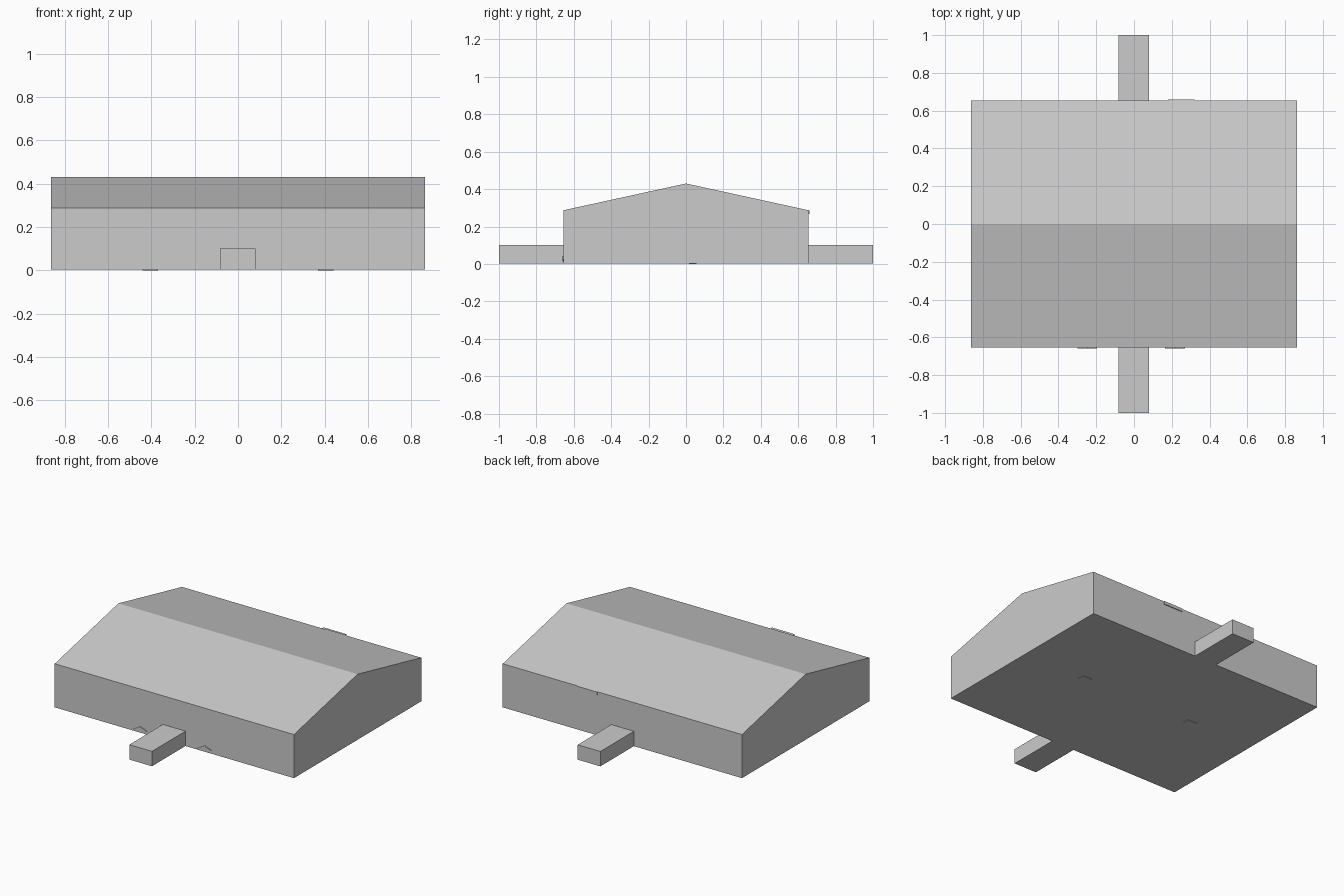
import bpy
import bmesh

default_cube = bpy.data.objects.get("Cube")
if default_cube:
    bpy.data.objects.remove(default_cube)

# Single flat wall colour
COLOUR = (0.6, 0.6, 0.6, 1)
grey = bpy.data.materials.new("light_grey")
grey.use_nodes = True
grey.diffuse_color = COLOUR
grey.node_tree.nodes["Principled BSDF"].inputs["Base Color"].default_value = COLOUR


def extrude_profile(name, points, offset):
    """Close a polygon into a solid by extruding it along an offset."""
    bm = bmesh.new()
    face = bm.faces.new([bm.verts.new(p) for p in points])
    result = bmesh.ops.extrude_face_region(bm, geom=[face])
    moved = [g for g in result["geom"] if isinstance(g, bmesh.types.BMVert)]
    bmesh.ops.translate(bm, verts=moved, vec=offset)
    if len(bm.faces) == len(points) + 1:
        bm.faces.new([v for v in face.verts])
    bmesh.ops.recalc_face_normals(bm, faces=bm.faces)
    mesh = bpy.data.meshes.new(name)
    bm.to_mesh(mesh)
    bm.free()
    mesh.materials.append(grey)
    obj = bpy.data.objects.new(name, mesh)
    bpy.context.collection.objects.link(obj)
    return obj


def box(name, x0, x1, y0, y1, z0, z1):
    base = [(x0, y0, z0), (x1, y0, z0), (x1, y1, z0), (x0, y1, z0)]
    return extrude_profile(name, base, (0, 0, z1 - z0))


# Gabled hall, ridge along x
HALF_X, HALF_Y, EAVE, RIDGE = 0.862, 0.655, 0.287, 0.43
BASE = 0.003
gable = [(-HALF_Y, BASE), (HALF_Y, BASE), (HALF_Y, EAVE), (0, RIDGE), (-HALF_Y, EAVE)]
extrude_profile("hall", [(-HALF_X, y, z) for y, z in gable], (2 * HALF_X, 0, 0))

# Entrance blocks at front and back
box("front_entrance", -0.083, 0.08, -1, -HALF_Y, BASE, 0.1)
box("back_entrance", -0.083, 0.08, HALF_Y, 1, BASE, 0.1)

# Small slanted wedges low on the front wall, and slivers under the floor
for side, x in (("right", -0.245), ("left", 0.22)):
    wedge = [(x - 0.055, -HALF_Y, 0.012), (x + 0.05, -HALF_Y, 0.025), (x, -HALF_Y, 0.043)]
    extrude_profile(side + "_wall_wedge", wedge, (0, -0.005, 0))
for side, x in (("right", -0.405), ("left", 0.405)):
    box(side + "_floor_sliver", x - 0.035, x + 0.035, 0.015, 0.055, 0, BASE)

# Thin plate under the back eave
box("back_eave_plate", 0.18, 0.32, HALF_Y, HALF_Y + 0.005, EAVE - 0.02, EAVE)
